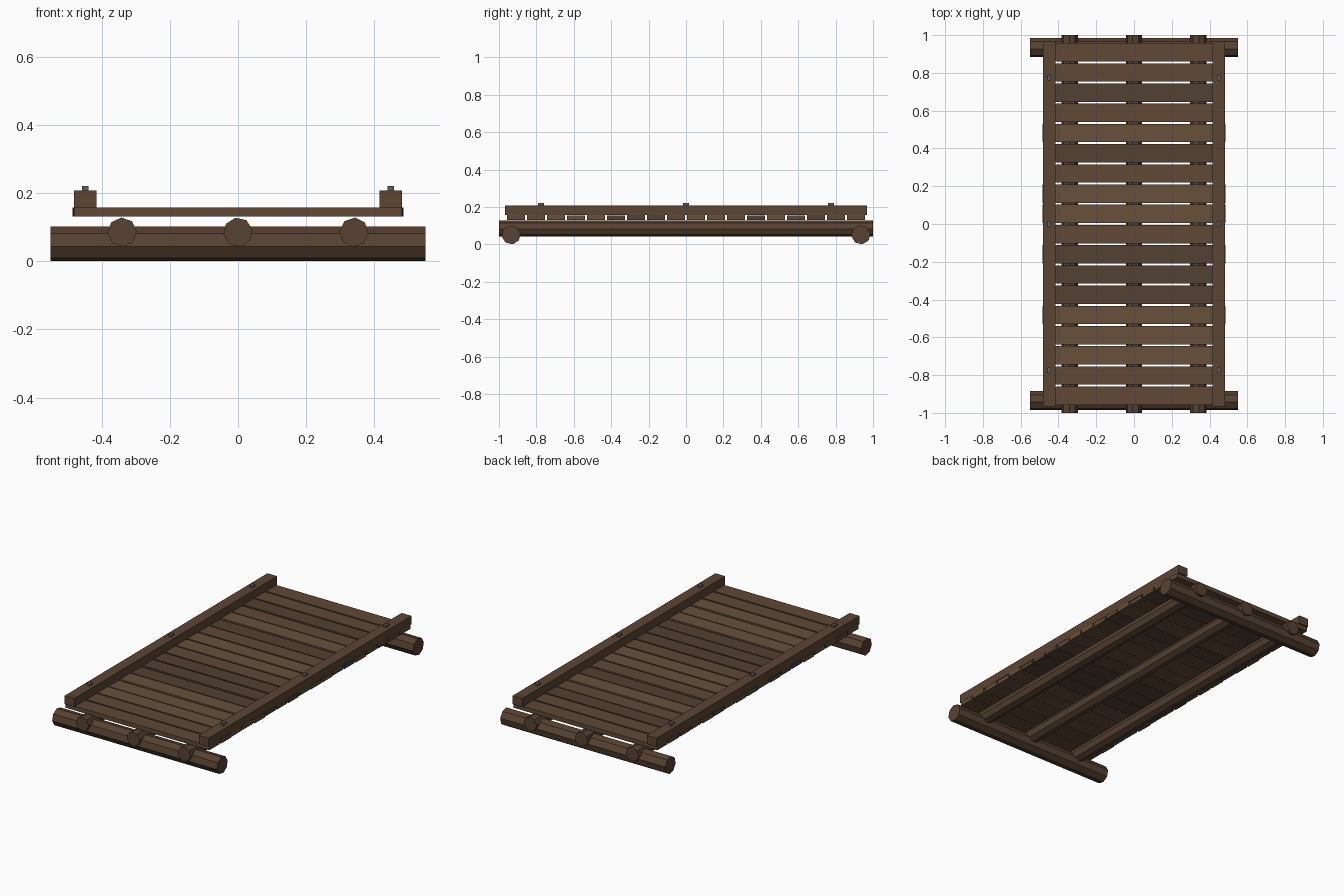
import bpy, math, random
from mathutils import Matrix

if "Cube" in bpy.data.objects:
    bpy.data.objects.remove(bpy.data.objects["Cube"])
random.seed(4)

def material(name, rgb):
    m = bpy.data.materials.new(name)
    m.diffuse_color = (*rgb, 1)
    m.use_nodes = True
    m.node_tree.nodes["Principled BSDF"].inputs["Base Color"].default_value = m.diffuse_color
    return m

log_wood = material("log_wood", (0.095, 0.054, 0.032))
rail_wood = material("rail_wood", (0.105, 0.059, 0.034))
plank_woods = [material("plank_dark", (0.088, 0.052, 0.033)),
               material("plank_mid", (0.115, 0.066, 0.037)),
               material("plank_light", (0.135, 0.080, 0.043))]
iron = material("iron", (0.10, 0.11, 0.125))

def box(name, x, y, z, mat):
    """Box spanning the three (low, high) ranges."""
    bpy.ops.mesh.primitive_cube_add(size=1)
    ob = bpy.context.object
    ob.name = name
    spans = (x, y, z)
    size = [b - a for a, b in spans]
    mid = [(a + b) / 2 for a, b in spans]
    ob.data.transform(Matrix.Translation(mid) @ Matrix.Diagonal((*size, 1)))
    ob.data.materials.append(mat)
    return ob

def log(name, centre, radius, length, axis, roll):
    """Eight-sided log lying along x or y."""
    bpy.ops.mesh.primitive_cylinder_add(vertices=8, radius=radius, depth=length)
    ob = bpy.context.object
    ob.name = name
    turn = Matrix.Rotation(math.pi / 2, 4, 'Y' if axis == 'x' else 'X')
    ob.data.transform(Matrix.Translation(centre) @ turn
                      @ Matrix.Rotation(math.radians(roll), 4, 'Z'))
    ob.data.materials.append(log_wood)
    return ob

# Cross logs at each end
for side, y in (("front", -0.935), ("back", 0.935)):
    log(side + "_cross_log", (0, y, 0.0515), 0.0515, 1.1, 'x', 9)

# Long stringers
for side, x, roll in (("left", -0.34, 3), ("middle", 0, 10), ("right", 0.34, -4)):
    log(side + "_stringer", (x, 0, 0.085), 0.043, 2.0, 'y', roll)

# Deck planks
shades = [1, 1, 2, 2, 2, 0, 0, 0, 1, 2, 2, 1, 0, 2, 1, 0, 1, 1]
for i, shade in enumerate(shades):
    y = (i - 8.5) * 0.107
    half = 0.482 + random.uniform(-0.004, 0.003)
    box(f"plank_{i + 1}", (-half, half), (y - 0.0485, y + 0.0485),
        (0.131, 0.157 - random.choice((0, 0, 0.003))), plank_woods[shade])

# Side rails with iron pegs
for side, s in (("left", -1), ("right", 1)):
    x = s * 0.448
    box(side + "_rail", (x - 0.0325, x + 0.0325), (-0.967, 0.967), (0.156, 0.207), rail_wood)
    for k, y in enumerate((-0.775, 0, 0.775)):
        box(f"{side}_peg_{k + 1}", (x - 0.009, x + 0.009), (y - 0.015, y + 0.015),
            (0.2, 0.221), iron)
